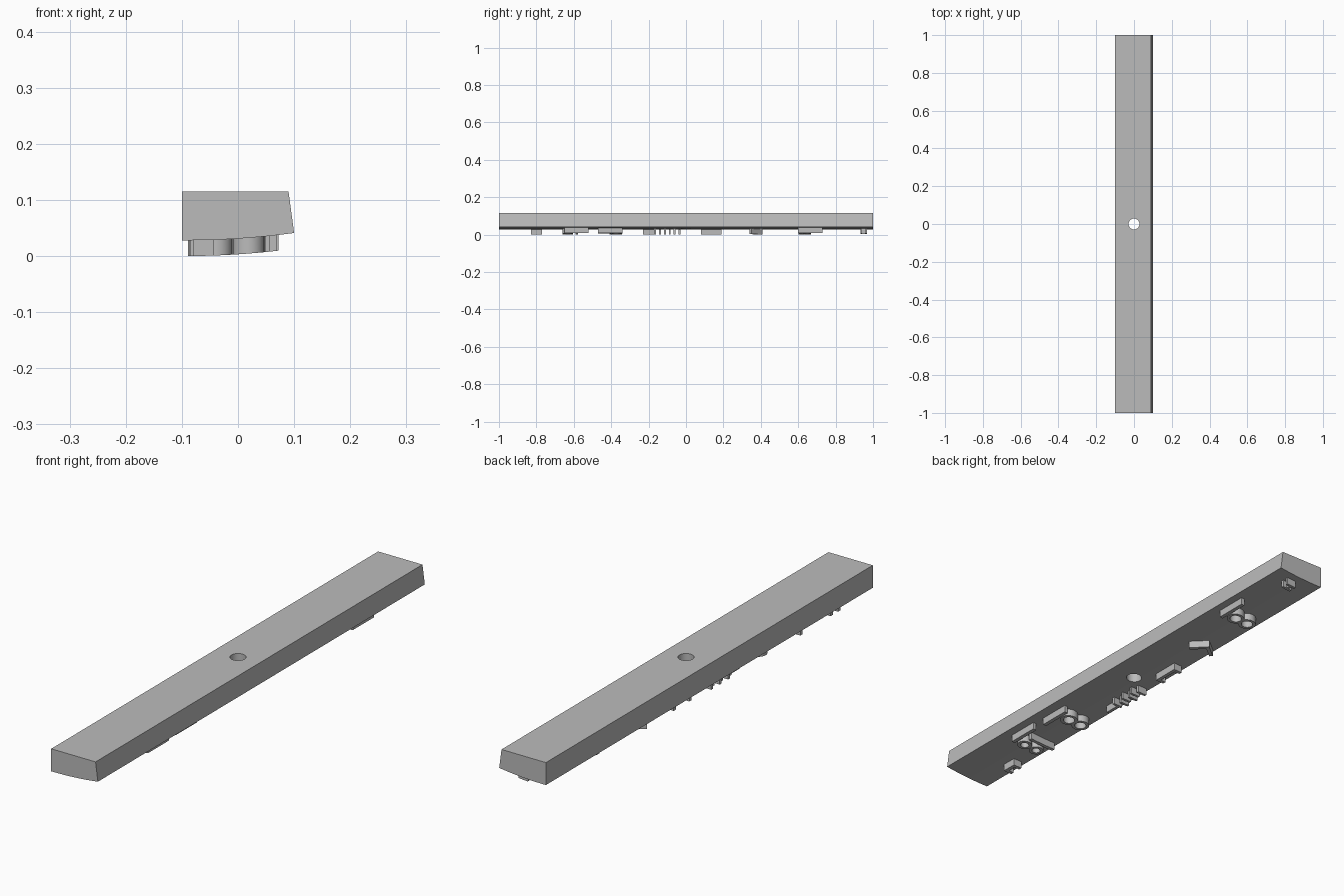
import bpy, bmesh, math
from mathutils import Vector

cube = bpy.data.objects.get("Cube")
if cube:
    bpy.data.objects.remove(cube, do_unlink=True)

grey = bpy.data.materials.new("plain_grey")
grey.use_nodes = True
colour = (0.5, 0.5, 0.5, 1)
grey.diffuse_color = colour
grey.node_tree.nodes["Principled BSDF"].inputs["Base Color"].default_value = colour


def underside(x):
    """Height of the gently curved underside."""
    return 0.031 + 0.065 * x + 0.35 * x * x


def make_object(name, bm):
    bmesh.ops.recalc_face_normals(bm, faces=bm.faces)
    mesh = bpy.data.meshes.new(name)
    bm.to_mesh(mesh)
    bm.free()
    obj = bpy.data.objects.new(name, mesh)
    bpy.context.collection.objects.link(obj)
    mesh.materials.append(grey)
    return obj


def band(name, left, right, closed=False):
    """Raised rib between two outlines, following the curved underside."""
    bm = bmesh.new()
    sections = []
    for a, b in zip(left, right):
        sections.append([bm.verts.new((p.x, p.y, underside(p.x) + dz))
                         for p, dz in ((a, 0.004), (a, -0.028), (b, -0.028), (b, 0.004))])
    count = len(sections)
    for i in range(count if closed else count - 1):
        s, t = sections[i], sections[(i + 1) % count]
        for k in range(4):
            bm.faces.new((s[k], s[(k + 1) % 4], t[(k + 1) % 4], t[k]))
    if not closed:
        bm.faces.new(sections[0])
        bm.faces.new(sections[-1])
    return make_object(name, bm)


def rib(name, start, end, width=0.014):
    a, b = Vector(start), Vector(end)
    d = (b - a).normalized()
    side = Vector((-d.y, d.x)) * width / 2
    steps = [a.lerp(b, i / 4) for i in range(5)]
    return band(name, [p + side for p in steps], [p - side for p in steps])


def ring(name, x, y, radius, width=0.012, sides=24):
    dirs = [Vector((math.cos(i * math.tau / sides), math.sin(i * math.tau / sides)))
            for i in range(sides)]
    centre = Vector((x, y))
    obj = band(name, [centre + d * radius for d in dirs],
               [centre + d * (radius - width) for d in dirs], True)
    bpy.ops.object.select_all(action='DESELECT')
    bpy.context.view_layer.objects.active = obj
    obj.select_set(True)
    bpy.ops.object.shade_smooth_by_angle(angle=math.radians(35))
    return obj


# Long bar: flat top, one sloping side, curved underside
bm = bmesh.new()
profile = [(0.09, 0.115), (-0.1, 0.115)]
profile += [(x, underside(x)) for x in (-0.1 + 0.2 * i / 12 for i in range(13))]
ends = [[bm.verts.new((x, y, z)) for x, z in profile] for y in (-1, 1)]
for i in range(len(profile)):
    j = (i + 1) % len(profile)
    bm.faces.new((ends[0][i], ends[0][j], ends[1][j], ends[1][i]))
for end in ends:
    bm.faces.new(end)
bar = make_object("long_bar", bm)

# Round hole through the middle
bpy.ops.mesh.primitive_cylinder_add(vertices=32, radius=0.029, depth=0.4)
cutter = bpy.context.object
cutter.name = "hole_cutter"
cutter.hide_render = True
cutter.data.materials.append(grey)
cut = bar.modifiers.new("hole", 'BOOLEAN')
cut.operation = 'DIFFERENCE'
cut.solver = 'EXACT'
cut.object = cutter
bpy.ops.object.select_all(action='DESELECT')
bpy.context.view_layer.objects.active = bar
bar.select_set(True)
bpy.ops.object.modifier_apply(modifier=cut.name)
bpy.data.objects.remove(cutter, do_unlink=True)
bpy.ops.object.shade_smooth_by_angle(angle=math.radians(35))

# Long ribs, each with a pair of rings beside it
for i, (x, y0, y1, ring_y, r) in enumerate(((0.065, 0.6, 0.73, 0.635, 0.034),
                                            (0.055, -0.47, -0.34, -0.375, 0.034),
                                            (0.062, -0.65, -0.52, -0.632, 0.028))):
    rib(f"long_rib_{i + 1}", (x, y0), (x, y1))
    ring(f"upper_ring_{i + 1}", x - 0.043, ring_y, r)
    ring(f"lower_ring_{i + 1}", x - 0.1, ring_y, r)
rib("cross_rib", (0.03, -0.585), (-0.085, -0.585))

# Ribs with short feet at both ends
for i, (y0, y1) in enumerate(((0.08, 0.19), (-0.83, -0.77))):
    rib(f"footed_rib_{i + 1}", (-0.05, y0), (-0.05, y1))
    for side, y in (("front", y0 + 0.007), ("back", y1 - 0.007)):
        rib(f"{side}_foot_{i + 1}", (-0.05, y), (-0.08, y))

# Slanted rib with a stem
rib("slanted_rib", (0.012, 0.345), (-0.04, 0.405))
rib("slanted_rib_stem", (-0.035, 0.4), (-0.085, 0.36))

# Comb of small teeth beside the hole
rib("comb_spine", (-0.062, -0.23), (-0.062, -0.16), 0.012)
for i in range(6):
    y = -0.165 + 0.026 * i
    shift = 0.012 * (i % 2)
    rib(f"comb_tooth_{i + 1}", (-0.035 - shift, y), (-0.075 - shift, y), 0.01)

# Small paired ribs near the back end
for i, y in enumerate((0.937, 0.963)):
    rib(f"small_rib_{i + 1}", (0.04, y), (0.0, y), 0.01)
rib("small_link", (0.02, 0.937), (0.02, 0.963), 0.01)
